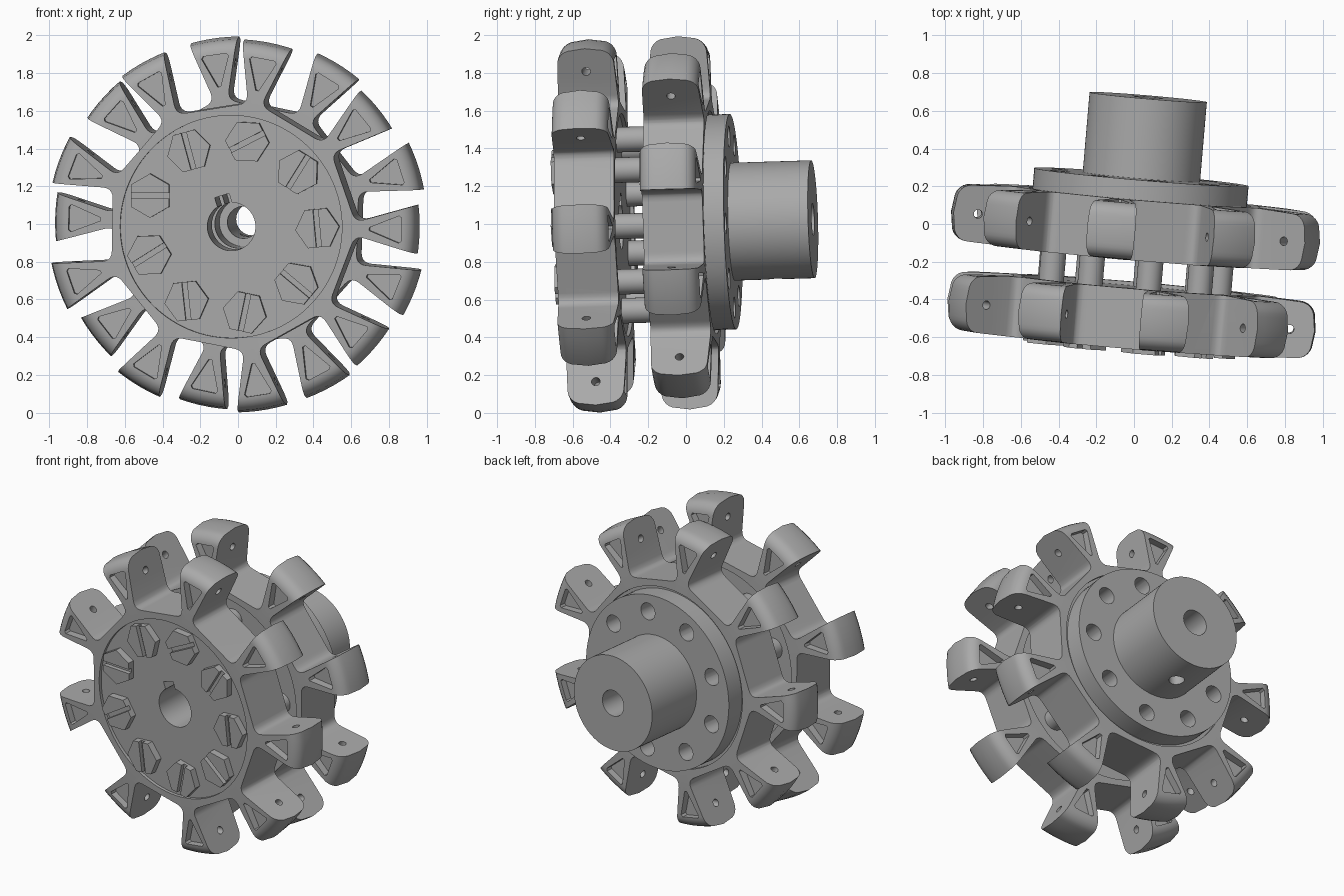
import bpy, bmesh
from math import sin, cos, pi, radians
from mathutils import Matrix, Vector

if "Cube" in bpy.data.objects:
    bpy.data.objects.remove(bpy.data.objects["Cube"], do_unlink=True)

steel = bpy.data.materials.new("grey steel")
steel.use_nodes = True
steel.diffuse_color = (0.4, 0.4, 0.4, 1)
steel.node_tree.nodes["Principled BSDF"].inputs["Base Color"].default_value = (0.4, 0.4, 0.4, 1)

# The shaft runs along local y and is slightly tilted in the world
TILT = (Matrix.Translation((0.018, 0, 1.005))
        @ Matrix.Rotation(-0.085, 4, 'Z') @ Matrix.Rotation(0.03, 4, 'X'))
STEP = radians(40)
BOLT_ANGLE = radians(-1)
BOLT_R = 0.46
FRONT_Y, REAR_Y = -0.485, -0.015


def turn(a):
    """Rotate about the shaft, counting from x towards z."""
    return Matrix.Rotation(-a, 4, 'Y')


def prism(bm, outline, y0, y1, mat=Matrix()):
    """Extrude an (x, z) outline along y."""
    verts = [bm.verts.new(mat @ Vector((x, y0, z))) for x, z in outline]
    face = bm.faces.new(verts)
    grown = bmesh.ops.extrude_face_region(bm, geom=[face])
    top = [v for v in grown["geom"] if isinstance(v, bmesh.types.BMVert)]
    shift = mat.to_3x3() @ Vector((0, y1 - y0, 0))
    bmesh.ops.translate(bm, verts=top, vec=shift)


def circle(r, n, cx=0, cz=0, start=0):
    return [(cx + r * cos(start + 2 * pi * i / n), cz + r * sin(start + 2 * pi * i / n))
            for i in range(n)]


def lathe(bm, profile, n=108):
    """Spin a closed (radius, y) profile about the shaft."""
    rings = [[bm.verts.new(turn(2 * pi * i / n) @ Vector((r, y, 0))) for r, y in profile]
             for i in range(n)]
    m = len(profile)
    for i in range(n):
        a, b = rings[i], rings[(i + 1) % n]
        for j in range(m):
            bm.faces.new((a[j], a[(j + 1) % m], b[(j + 1) % m], b[j]))


def make(name, bm):
    bmesh.ops.recalc_face_normals(bm, faces=bm.faces)
    me = bpy.data.meshes.new(name)
    bm.to_mesh(me)
    bm.free()
    me.materials.append(steel)
    ob = bpy.data.objects.new(name, me)
    bpy.context.collection.objects.link(ob)
    return ob


def carve(ob, bm, operation='DIFFERENCE'):
    """Apply a boolean with a throwaway cutter."""
    cutter = make("cutter", bm)
    mod = ob.modifiers.new("carve", 'BOOLEAN')
    mod.operation, mod.object, mod.solver = operation, cutter, 'EXACT'
    graph = bpy.context.evaluated_depsgraph_get()
    me = bpy.data.meshes.new_from_object(ob.evaluated_get(graph))
    ob.modifiers.clear()
    ob.data = me
    bpy.data.objects.remove(cutter, do_unlink=True)


def place(ob, y=0.0):
    ob.matrix_world = TILT @ Matrix.Translation((0, y, 0))
    bpy.ops.object.select_all(action='DESELECT')
    ob.select_set(True)
    bpy.context.view_layer.objects.active = ob
    bpy.ops.object.shade_smooth_by_angle(angle=radians(30))


# One side of a tooth: filleted root, then a straight flared flank
flat, corner, flank = Vector((0.642, 0.085)), Vector((0.66, 0.035)), Vector((0.711, 0.05))
side = [flat * (1 - t) ** 2 + corner * 2 * t * (1 - t) + flank * t * t
        for t in (i / 5 for i in range(6))] + [Vector((1.05, 0.15))]
tooth = [(p.x, -p.y) for p in side] + [(p.x, p.y) for p in reversed(side)]

# Half of the wheel cross-section: recessed face, rim and rounded tooth tip
half = [(0.128, 0.14), (0.59, 0.14), (0.59, 0.16), (0.68, 0.16), (0.84, 0.153)]
half += [(0.90 + 0.08 * sin(a), 0.07 + 0.08 * cos(a)) for a in (i * pi / 12 for i in range(7))]
section = half + [(0.99, 0)] + [(r, -y) for r, y in reversed(half)]


def toothed_wheel(name, phase, y):
    outline = []
    for k in range(9):
        a = phase + k * STEP
        outline += [(u * cos(a) - w * sin(a), u * sin(a) + w * cos(a)) for u, w in tooth]
    bm = bmesh.new()
    prism(bm, outline, -0.3, 0.3)
    wheel = make(name, bm)

    bm = bmesh.new()
    lathe(bm, section)
    carve(wheel, bm, 'INTERSECT')

    # Triangular pockets, cross holes and the keyway
    bm = bmesh.new()
    pocket = [(0.735, -0.008), (0.892, -0.072), (0.905, -0.062),
              (0.905, 0.062), (0.892, 0.072), (0.735, 0.008)]
    for k in range(9):
        spin = turn(phase + k * STEP)
        for s in (-1, 1):
            prism(bm, pocket, s * 0.105, s * 0.3, spin)
        across = spin @ Matrix.Translation((0.85, 0, 0)) @ Matrix.Rotation(pi / 2, 4, 'X')
        prism(bm, circle(0.023, 16), -0.2, 0.2, across)
    prism(bm, [(0.1, -0.04), (0.172, -0.04), (0.172, 0.04), (0.1, 0.04)],
          -0.3, 0.3, turn(radians(107)))
    carve(wheel, bm)
    place(wheel, y)


toothed_wheel("front_toothed_wheel", BOLT_ANGLE, FRONT_Y)
toothed_wheel("rear_toothed_wheel", BOLT_ANGLE + STEP / 2 - radians(1), REAR_Y)

# Hub with flange, bolt holes and a set screw hole
bm = bmesh.new()
lathe(bm, [(0.085, 0.125), (0.57, 0.125), (0.57, 0.25), (0.312, 0.25),
           (0.312, 0.675), (0.085, 0.675)])
hub = make("flanged_hub", bm)
bm = bmesh.new()
for k in range(9):
    a = BOLT_ANGLE + k * STEP
    prism(bm, circle(0.056, 24, BOLT_R * cos(a), BOLT_R * sin(a)), 0.08, 0.3)
down = turn(radians(-90)) @ Matrix.Translation((0, 0.47, 0)) @ Matrix.Rotation(-pi / 2, 4, 'Z')
prism(bm, circle(0.048, 24), 0.05, 0.4, down)
carve(hub, bm)
place(hub)

# Slotted hexagon bolts and the spacers between the wheels
slot_angles = [-85, 58, 27, -75, 0, 32, -84, 78, -40]
face_y = FRONT_Y - 0.14
for k, slot in enumerate(slot_angles):
    a = BOLT_ANGLE + k * STEP
    cx, cz = BOLT_R * cos(a), BOLT_R * sin(a)
    bm = bmesh.new()
    prism(bm, circle(0.117, 6, cx, cz, radians(slot + 30)), face_y - 0.045, face_y + 0.01)
    bolt = make(f"bolt_head_{k + 1}", bm)
    bm = bmesh.new()
    prism(bm, [(-0.2, -0.014), (0.2, -0.014), (0.2, 0.014), (-0.2, 0.014)],
          face_y - 0.1, face_y - 0.018,
          Matrix.Translation((cx, 0, cz)) @ turn(radians(slot)))
    carve(bolt, bm)
    place(bolt)

    bm = bmesh.new()
    prism(bm, circle(0.067, 32, cx, cz), FRONT_Y + 0.13, REAR_Y - 0.13)
    place(make(f"spacer_{k + 1}", bm))
